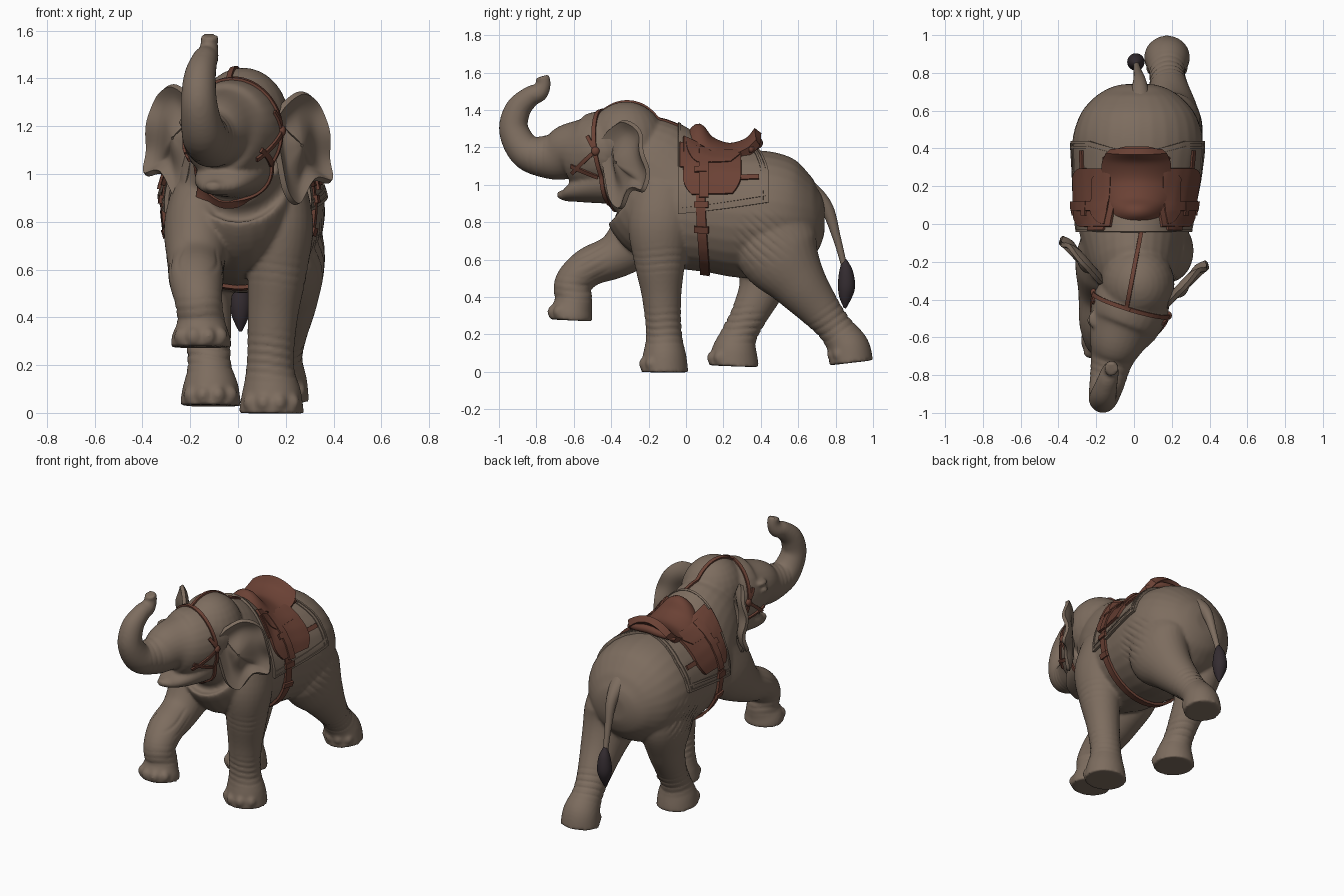
import bpy, bmesh, math
from mathutils import Vector, Matrix
from mathutils.bvhtree import BVHTree

if "Cube" in bpy.data.objects:
    bpy.data.objects.remove(bpy.data.objects["Cube"])

def material(name, c):
    m = bpy.data.materials.new(name)
    m.diffuse_color = (*c, 1)
    m.use_nodes = True
    m.node_tree.nodes["Principled BSDF"].inputs["Base Color"].default_value = m.diffuse_color
    return m

SKIN = material("grey brown skin", (0.205, 0.152, 0.114))
LEATHER = material("brown leather", (0.145, 0.053, 0.035))
HAIR = material("dark hair", (0.034, 0.025, 0.03))
X, Z = Vector((1, 0, 0)), Vector((0, 0, 1))
AX = Vector((-0.29, -0.957, 0))      # direction the turned head faces
LAT = Vector((0.957, -0.29, 0))      # sideways across the head

def spline(P, n=6):
    out = []
    for i in range(len(P) - 1):
        a, b, c, d = P[max(i - 1, 0)], P[i], P[i + 1], P[min(i + 2, len(P) - 1)]
        for k in range(n):
            t = k / n
            out.append([0.5 * (2 * q + (r - p) * t + (2 * p - 5 * q + 4 * r - s) * t * t
                        + (3 * q - p - 3 * r + s) * t ** 3) for p, q, r, s in zip(a, b, c, d)])
    return out + [list(P[-1])]

def tube(bm, P, lat=X, n=28):
    """Loft ellipses along points (x, y, z, half width, half depth)."""
    S, rings = spline(P), []
    for i, (x, y, z, a, b) in enumerate(S):
        t = (Vector(S[min(i + 1, len(S) - 1)][:3]) - Vector(S[max(i - 1, 0)][:3])).normalized()
        l = (lat - t * lat.dot(t)).normalized()
        u = l.cross(t)
        rings.append([bm.verts.new(Vector((x, y, z)) + l * a * math.cos(k * math.tau / n)
                                   + u * b * math.sin(k * math.tau / n)) for k in range(n)])
    for r, s in zip(rings, rings[1:]):
        for k in range(n):
            bm.faces.new((r[k], r[(k + 1) % n], s[(k + 1) % n], s[k]))
    bm.faces.new(rings[0])
    bm.faces.new(rings[-1])

def ball(bm, c, r):
    bmesh.ops.create_uvsphere(bm, u_segments=24, v_segments=16, radius=1,
                              matrix=Matrix.Translation(c) @ Matrix.Diagonal((*r, 1)))

def finish(name, bm, mat):
    bmesh.ops.recalc_face_normals(bm, faces=bm.faces[:])
    me = bpy.data.meshes.new(name)
    bm.to_mesh(me)
    bm.free()
    me.materials.append(mat)
    me.shade_smooth()
    ob = bpy.data.objects.new(name, me)
    bpy.context.collection.objects.link(ob)
    return ob

def tube_object(name, P, mat, lat=X):
    bm = bmesh.new()
    tube(bm, P, lat)
    return finish(name, bm, mat)

# Body: barrel, head, trunk, jaw and legs fused by a voxel remesh
bm = bmesh.new()
tube(bm, [(0, -.34, 1.1, .18, .23), (0, -.22, 1.06, .235, .315), (0, -.1, .94, .275, .355),
          (0, -.04, .9, .29, .345), (0, .02, .88, .3, .335), (.005, .15, .86, .315, .33),
          (.015, .3, .845, .335, .342), (.02, .45, .84, .345, .335), (.02, .58, .825, .305, .29),
          (.02, .67, .82, .23, .215), (.02, .72, .82, .15, .14), (.02, .74, .82, .08, .08)])
ball(bm, (.02, -.32, 1.22), (.195, .21, .225))
tube(bm, [(.01, -.36, 1.18, .19, .2), (-.02, -.44, 1.18, .205, .215), (-.055, -.53, 1.17, .188, .202),
          (-.09, -.62, 1.175, .15, .155), (-.118, -.72, 1.15, .113, .122), (-.145, -.85, 1.175, .092, .095),
          (-.163, -.92, 1.29, .077, .08), (-.16, -.9, 1.4, .068, .07), (-.142, -.835, 1.47, .056, .056),
          (-.128, -.785, 1.495, .048, .05), (-.12, -.762, 1.54, .036, .04),
          (-.12, -.77, 1.58, .038, .038)], LAT)
tube(bm, [(0, -.36, 1.04, .16, .16), (-.03, -.47, 1.0, .15, .105), (-.07, -.58, .965, .12, .06),
          (-.095, -.64, .945, .07, .033), (-.112, -.685, .95, .022, .018)], LAT)
legs = {
    "front right": [(.17, -.1, 1.0, .1, .16), (.18, -.14, .8, .135, .17), (.165, -.14, .6, .125, .14),
                    (.145, -.13, .4, .105, .105), (.135, -.118, .2, .1, .097),
                    (.14, -.115, .08, .125, .118), (.14, -.115, -.002, .137, .127)],
    "front left": [(-.16, -.1, .95, .11, .16), (-.17, -.2, .78, .14, .19), (-.175, -.36, .63, .12, .125),
                   (-.175, -.52, .56, .115, .105), (-.165, -.605, .47, .1, .1), (-.155, -.6, .385, .1, .1),
                   (-.155, -.612, .32, .122, .112), (-.155, -.615, .275, .127, .115)],
    "hind right": [(.17, .45, .85, .16, .2), (.2, .49, .65, .165, .225), (.2, .6, .48, .135, .155),
                   (.185, .715, .335, .105, .112), (.175, .8, .23, .095, .095),
                   (.175, .868, .13, .115, .112), (.175, .883, .048, .122, .118)],
    "hind left": [(-.14, .42, .85, .15, .2), (-.15, .43, .65, .15, .2), (-.14, .41, .47, .115, .13),
                  (-.125, .345, .32, .097, .1), (-.12, .285, .2, .092, .097),
                  (-.115, .26, .11, .117, .122), (-.115, .255, .03, .128, .135)]}
for P in legs.values():
    tube(bm, P)
    x, y, z, a, b = P[-1]
    for k in range(4):   # toes
        g = math.radians(-140 + k * 33.3)
        ball(bm, (x + a * .82 * math.cos(g), y + b * .85 * math.sin(g), z + .045), (.033, .033, .038))
for s in (-1, 1):        # eyes and brows
    c = Vector((-.083, -.555, 1.215)) + LAT * s * .148
    ball(bm, c, (.024, .03, .022))
    ball(bm, c + Vector((0, .01, .045)) - LAT * s * .01, (.026, .045, .018))
body = finish("body", bm, SKIN)
bpy.context.view_layer.objects.active = body
m = body.modifiers.new("fuse", 'REMESH')
m.mode, m.voxel_size, m.use_smooth_shade = 'VOXEL', .0095, True
s = body.modifiers.new("soften", 'SMOOTH')
s.factor, s.iterations = .5, 8
for n in ("fuse", "soften"):
    bpy.ops.object.modifier_apply(modifier=n)

# Skin folds: grooves around joints and trunk (centre, reach, direction across the folds)
folds = [((.14, -.12, .24), .16, Z), ((.17, -.14, .62), .16, Z), ((-.16, -.6, .43), .13, Z),
         ((-.17, -.5, .6), .15, Vector((0, -.5, .8))), ((.18, .78, .27), .15, Vector((0, .6, -.8))),
         ((-.12, .3, .25), .16, Z), ((-.13, -.77, 1.16), .13, AX), ((.3, .42, .72), .18, Vector((0, .7, .7))),
         ((-.3, .42, .72), .18, Vector((0, .7, .7)))]
me = body.data
for v, nrm in zip(me.vertices, [v.normal.copy() for v in me.vertices]):
    for c, r, d in folds:
        w = 1 - (v.co - Vector(c)).length / r
        if w > 0:
            wave = math.sin(v.co.dot(d) * 165 + 2 * math.sin(v.co.x * 14 + v.co.y * 9))
            v.co -= nrm * .006 * min(1, w * 2) * max(0, wave) ** 2
me.materials.clear()
me.materials.append(SKIN)
me.shade_smooth()
bvh = BVHTree.FromPolygons([v.co.copy() for v in me.vertices], [tuple(p.vertices) for p in me.polygons])

def cast(c, d, lift, reach=.45):
    hit = bvh.ray_cast(c + d * reach, -d)[0]
    return (hit if hit else c + d * .15) + d * lift

def grid(name, f, nu, nv, thick, mat):
    """Thick sheet through points f(u, v)."""
    bm = bmesh.new()
    V = [[bm.verts.new(f(i / nu, j / nv)) for j in range(nv + 1)] for i in range(nu + 1)]
    for i in range(nu):
        for j in range(nv):
            bm.faces.new((V[i][j], V[i + 1][j], V[i + 1][j + 1], V[i][j + 1]))
    ob = finish(name, bm, mat)
    m = ob.modifiers.new("thickness", 'SOLIDIFY')
    m.thickness, m.offset = thick, 0
    bpy.context.view_layer.objects.active = ob
    bpy.ops.object.modifier_apply(modifier="thickness")
    bpy.ops.object.select_all(action='DESELECT')
    ob.select_set(True)
    bpy.ops.object.shade_smooth_by_angle(angle=math.radians(40))
    return ob

def around(y, deg, lift):
    a = math.radians(deg)
    return cast(Vector((.015, y, .9)), Vector((math.sin(a), 0, math.cos(a))), lift)

def band(name, y0, y1, a0, a1, lift, thick, mat, nu=4, nv=40):
    return grid(name, lambda u, v: around(y0 + (y1 - y0) * u, a0 + (a1 - a0) * v, lift), nu, nv, thick, mat)

# Blanket with raised borders; its back edge runs forward over the spine
def blanket(u, k, lift, inset=0):
    y = -.04 + .48 * u
    a = k * (101 - 12 * u - inset)
    return around(y - .07 * u * max(0, 1 - abs(a) / 55), a, lift)
grid("blanket", lambda u, v: blanket(u, 2 * v - 1, .004), 24, 60, .018, SKIN)
for c in (.01, .93, .985):
    grid("blanket_border", lambda u, v: blanket(c + .028 * (u - .5), 2 * v - 1, .014), 2, 60, .009, SKIN)
for s in (-1, 1):
    for o in (0, 6):
        grid("blanket_hem", lambda u, v: blanket(u, s, .014, o + 2.5 * v), 24, 2, .009, SKIN)
    # Saddle flaps, knee rolls and small strap
    grid("saddle_flap", lambda u, v: around(.14 + (u - .5) * .31 * (1 - .3 * max(0, (v - .7) / .3) ** 2),
         s * (20 + 61 * v), .02), 14, 24, .022, LEATHER)
    grid("saddle_skirt", lambda u, v: around(.15 + (u - .5) * .3 * (1 - .4 * v * v), s * (26 + 20 * v), .03),
         12, 12, .014, LEATHER)
    band("knee_roll", -.035, .005, s * 26, s * 50, .014, .025, LEATHER, 3, 16)
    band("blanket_strap", .28, .39, s * 62, s * 67, .017, .012, LEATHER, 10, 2)
    for a in (52, 88, 112):
        band("buckle", .045, .12, s * a, s * (a + 6), .034 if a < 80 else .022, .018, LEATHER, 2, 3)
    band("stirrup_strap", .07, .12, s * 26, s * 84, .034, .014, LEATHER, 3, 24)

# Girth strap under the barrel
grid("girth_strap", lambda u, v: around(.065 + .05 * u + .012 * math.cos(math.tau * (v + .5)),
     78 + 204 * v, .012), 3, 64, .016, LEATHER)

# Seat: swept saddle profile (y, height, half width, edge drop)
prof = spline([(-.04, 1.255, .11, .07), (.02, 1.285, .125, .09), (.07, 1.325, .115, .1), (.13, 1.258, .145, .07),
               (.23, 1.222, .165, .06), (.33, 1.25, .172, .055), (.385, 1.31, .15, .065)], 5)
def seat_point(u, v):
    y, z, w, d = prof[round(u * (len(prof) - 1))]
    s = 2 * v - 1
    return Vector((.012 + w * s, y, z - .02 - d * s * s))
grid("seat", seat_point, len(prof) - 1, 18, .045, LEATHER)
tube_object("pommel_roll", [(-.14, -.015, 1.18, .02, .02), (-.08, -.02, 1.235, .026, .03),
            (.012, -.02, 1.255, .026, .03), (.1, -.02, 1.235, .026, .03), (.165, -.015, 1.18, .02, .02)],
            LEATHER, Vector((0, 1, 0)))
tube_object("cantle_roll", [(-.16, .34, 1.185, .015, .015), (-.07, .38, 1.215, .024, .024),
            (.012, .385, 1.225, .026, .026), (.1, .38, 1.215, .024, .024), (.185, .34, 1.185, .015, .015)],
            LEATHER, Vector((0, 1, 0)))

# Halter: head loop, cheek straps and neck strap
H = Vector((-.012, -.425, 1.16))
def head_loop(u, v):
    a = v * math.tau
    c = H + AX * (.022 * (u - .5) + .03 * math.cos(a))
    return cast(c, LAT * math.sin(a) + Z * math.cos(a), .004, .31)
grid("head_strap", head_loop, 2, 72, .014, LEATHER)
for s in (-1, 1):
    for p, q in (((0, .02), (.15, -.1)), ((0, .02), (.05, .1)), ((.0, -.12), (.15, -.06))):
        p, q = Vector(p), Vector(q)
        w = Vector((p.y - q.y, q.x - p.x)).normalized() * .02
        def cheek(u, v):
            k = p.lerp(q, v) + w * (u - .5)
            return cast(H + AX * k.x + Z * k.y, LAT * s, .004)
        grid("cheek_strap", cheek, 2, 16, .014, LEATHER)
    bm = bmesh.new()
    ball(bm, cast(H + Z * .02, LAT * s, .006), (.016, .022, .024))
    finish("halter_ring", bm, LEATHER)
grid("neck_strap", lambda u, v: cast(Vector((.04 - .08 * v + .022 * (u - .5), -.03 - .42 * v, 1)), Z, .004, .6),
     2, 30, .014, LEATHER)

# Ears: filled outline (y, z) swung outwards, cupped and rippled
outline = spline([(-.44, 1.25), (-.4, 1.3), (-.33, 1.34), (-.26, 1.295), (-.225, 1.19), (-.21, 1.06), (-.215, .97),
                  (-.285, .975), (-.345, .875), (-.4, .92), (-.43, 1.05), (-.445, 1.16), (-.44, 1.25)], 5)
def ear_point(side, u, v):
    y, z = outline[round(v * (len(outline) - 1))]
    y, z = -.35 + (y + .35) * u, 1.12 + (z - 1.12) * u
    d = y + .41
    cup = .018 * math.cos(u * 5) + .012 * math.sin(z * 28) * u * max(0, d) / .2
    if side > 0:
        return Vector((.19 + d * .98 + cup * .6, y - cup, z))
    return Vector((-.2 - d * .93 - cup * .6, -.28 + d - cup, z + .03))
for name, s in (("right_ear", 1), ("left_ear", -1)):
    grid(name, lambda u, v: ear_point(s, .02 + .98 * u, v), 10, len(outline) - 1, .024, SKIN)

# Tail and hair tuft
tube_object("tail", [(.025, .55, 1.03, .08, .06), (.03, .65, .98, .06, .05), (.03, .75, .88, .036, .036),
            (.02, .805, .72, .022, .022), (.012, .845, .57, .016, .016)], SKIN)
tube_object("tail_tuft", [(.012, .846, .6, .012, .012), (.012, .855, .54, .036, .036), (.01, .858, .46, .046, .046),
            (.01, .853, .4, .034, .034), (.01, .85, .34, .006, .006)], HAIR)
